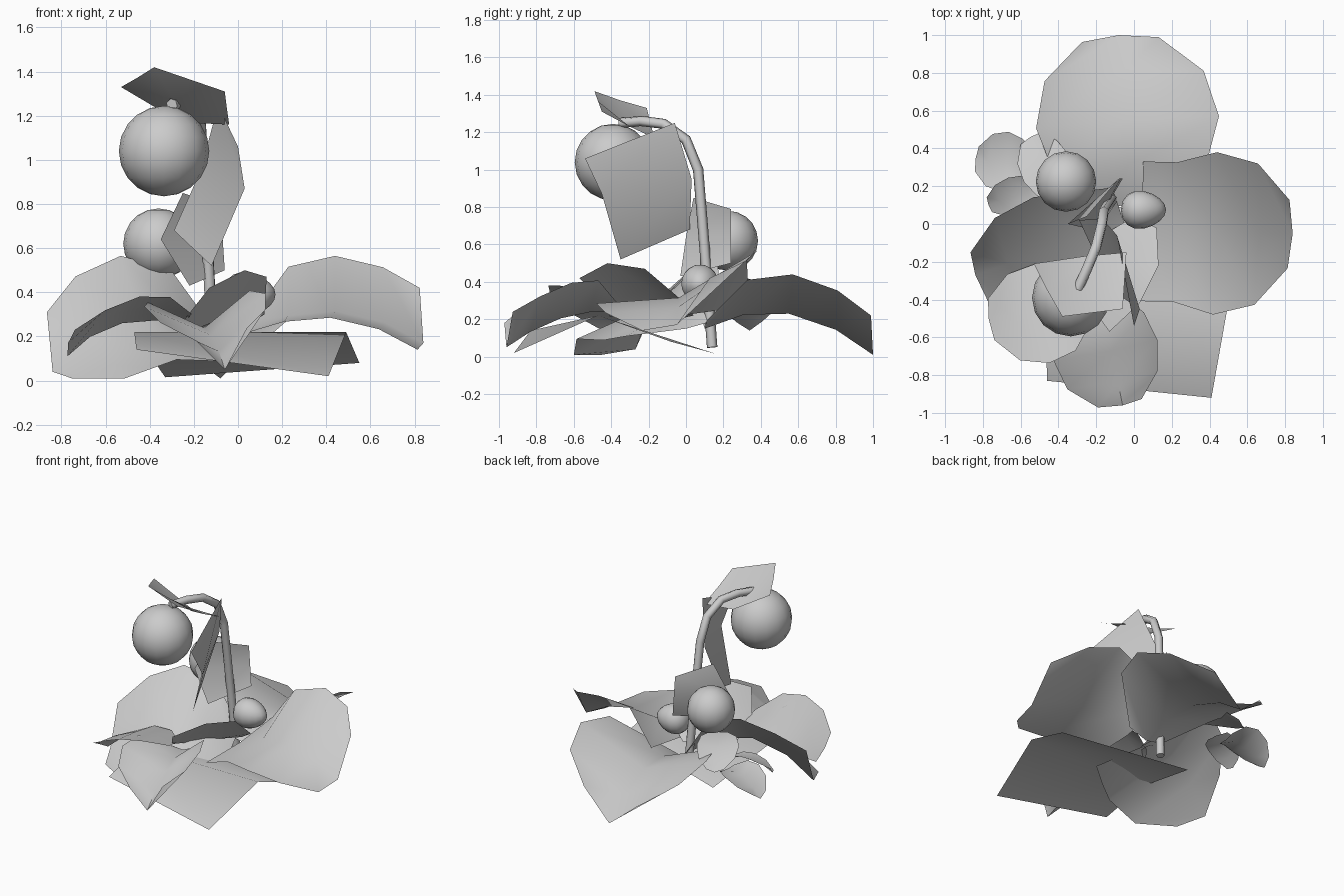
import bpy, bmesh, math
from mathutils import Vector

cube = bpy.data.objects.get("Cube")
if cube:
    bpy.data.objects.remove(cube, do_unlink=True)

grey = bpy.data.materials.new("plain_grey")
grey.use_nodes = True
grey.diffuse_color = (0.6, 0.6, 0.6, 1)
grey.node_tree.nodes["Principled BSDF"].inputs["Base Color"].default_value = grey.diffuse_color


def finish(name, bm, angle=60):
    """Turn a bmesh into a smooth shaded object."""
    mesh = bpy.data.meshes.new(name)
    bm.to_mesh(mesh)
    bm.free()
    mesh.materials.append(grey)
    obj = bpy.data.objects.new(name, mesh)
    bpy.context.collection.objects.link(obj)
    bpy.ops.object.select_all(action='DESELECT')
    obj.select_set(True)
    bpy.context.view_layer.objects.active = obj
    bpy.ops.object.shade_smooth_by_angle(angle=math.radians(angle))
    return obj


def leaf(name, base, tip, arch, left, right, root=.25):
    """Sheet along an arched midrib; left and right are (half width, edge rise)."""
    base, tip = Vector(base), Vector(tip)
    along = (tip - base).to_2d().normalized().to_3d()
    side = Vector((-along.y, along.x, 0))
    # Position along the midrib and relative half width
    outline = [(0, root), (.23, max(root, .84)), (.5, 1), (.78, .87), (1, .42)]
    bm = bmesh.new()
    rows = []
    for t, w in outline:
        mid = base.lerp(tip, t)
        mid.z += 4 * arch * t * (1 - t)
        row = []
        for sign, (width, rise) in ((1, left), (0, (0, 0)), (-1, right)):
            p = mid + side * sign * width * w
            p.z = max(0.01, p.z + rise * min(1, .2 + 3 * t))
            p -= along * abs(sign) * 0.05 * width * t
            row.append(bm.verts.new(p))
        rows.append(row)
    for a, b in zip(rows, rows[1:]):
        for i in range(2):
            bm.faces.new((a[i], a[i + 1], b[i + 1], b[i]))
    return finish(name, bm)


def sheet(name, rows):
    """Sheet stitched between rows of points."""
    bm = bmesh.new()
    grid = [[bm.verts.new(p) for p in row] for row in rows]
    for a, b in zip(grid, grid[1:]):
        for i in range(len(a) - 1):
            bm.faces.new((a[i], a[i + 1], b[i + 1], b[i]))
    return finish(name, bm, 40)


def berry(name, centre, radius, stretch=1, taper=0):
    """Ball, optionally drawn out to a blunt point on its left."""
    bm = bmesh.new()
    bmesh.ops.create_uvsphere(bm, u_segments=16, v_segments=10, radius=radius)
    for v in bm.verts:
        k = 1 - taper * v.co.x / radius
        v.co = Vector((v.co.x * stretch, v.co.y * k, v.co.z * k)) + Vector(centre)
    return finish(name, bm)


# Large round leaves
leaf("back_leaf", (-.02, .1, .15), (-.08, 1, .01), .15, (.47, .16), (.5, .21), .3)
leaf("left_leaf", (.04, -.03, .22), (.84, -.05, .17), .12, (.42, .25), (.44, -.03), .86)
leaf("right_leaf", (-.05, 0, .15), (-.84, -.27, .04), .2, (.48, -.2), (.29, .27), .7)
leaf("front_right_leaf", (-.22, -.42, .29), (-.77, -.5, .17), .09, (.28, .06), (.25, -.06))
leaf("front_leaf", (-.18, -.38, .24), (-.06, -.96, .05), .06, (.25, .19), (.31, .13), .4)
sheet("inner_leaf", [
    [(-.27, -.2, .2), (-.15, -.05, .2), (0, .04, .22)],
    [(-.24, -.42, .28), (-.05, -.2, .37), (.12, -.02, .3)],
    [(-.13, -.57, .42), (.03, -.42, .5), (.13, -.22, .47)]])

# Small back leaflets
leaf("back_leaflet", (-.54, .3, .26), (-.84, .34, .14), .05, (.15, .04), (.17, .05), .5)
leaf("high_leaflet", (-.36, .14, .42), (-.55, .46, .3), .03, (.15, .02), (.13, .02), .4)
leaf("low_leaflet", (-.5, .2, .3), (-.77, .1, .22), .04, (.1, 0), (.1, .05))

# Broad low leaf folded over a ridge
sheet("ground_leaf", [
    [(.41, -.92, .02), (-.46, -.83, .14)],
    [(.49, -.47, .22), (-.47, -.47, .22)],
    [(.55, -.08, .08), (-.33, .16, .015)]])

# Leaves around the berries
sheet("cap_leaf", [
    [(-.38, -.49, 1.42), (-.22, -.47, 1.365), (-.06, -.45, 1.31)],
    [(-.46, -.35, 1.37), (-.27, -.32, 1.24), (-.05, -.3, 1.23)],
    [(-.53, -.21, 1.33), (-.26, -.17, 1.17), (-.04, -.15, 1.16)]])
sheet("hanging_leaf", [
    [(-.09, -.06, 1.25), (0, -.54, 1.06)],
    [(-.17, .03, .95), (.03, -.45, .87)],
    [(-.29, .02, .68), (-.12, -.35, .52)]])
sheet("stem_leaf", [
    [(-.08, .24, .79), (-.25, .04, .85)],
    [(-.07, .24, .65), (-.35, 0, .64)],
    [(-.06, .24, .5), (-.22, -.03, .43)]])

# Berries
berry("top_berry", (-.335, -.39, 1.04), .205)
berry("middle_berry", (-.36, .225, .62), .16)
berry("small_berry", (.05, .075, .39), .1, 1.2, .2)

# Stem bending over at the top
curve = bpy.data.curves.new("stem", 'CURVE')
curve.dimensions = '3D'
curve.bevel_depth = .028
curve.bevel_resolution = 1
curve.use_fill_caps = True
path = [(-.11, .14, .05), (-.13, .11, .45), (-.16, .065, 1), (-.17, 0, 1.16),
        (-.2, -.12, 1.245), (-.25, -.24, 1.26), (-.3, -.35, 1.25)]
spline = curve.splines.new('POLY')
spline.points.add(len(path) - 1)
for point, co in zip(spline.points, path):
    point.co = (*co, 1)
spline.use_smooth = True
curve.materials.append(grey)
bpy.context.collection.objects.link(bpy.data.objects.new("stem", curve))
